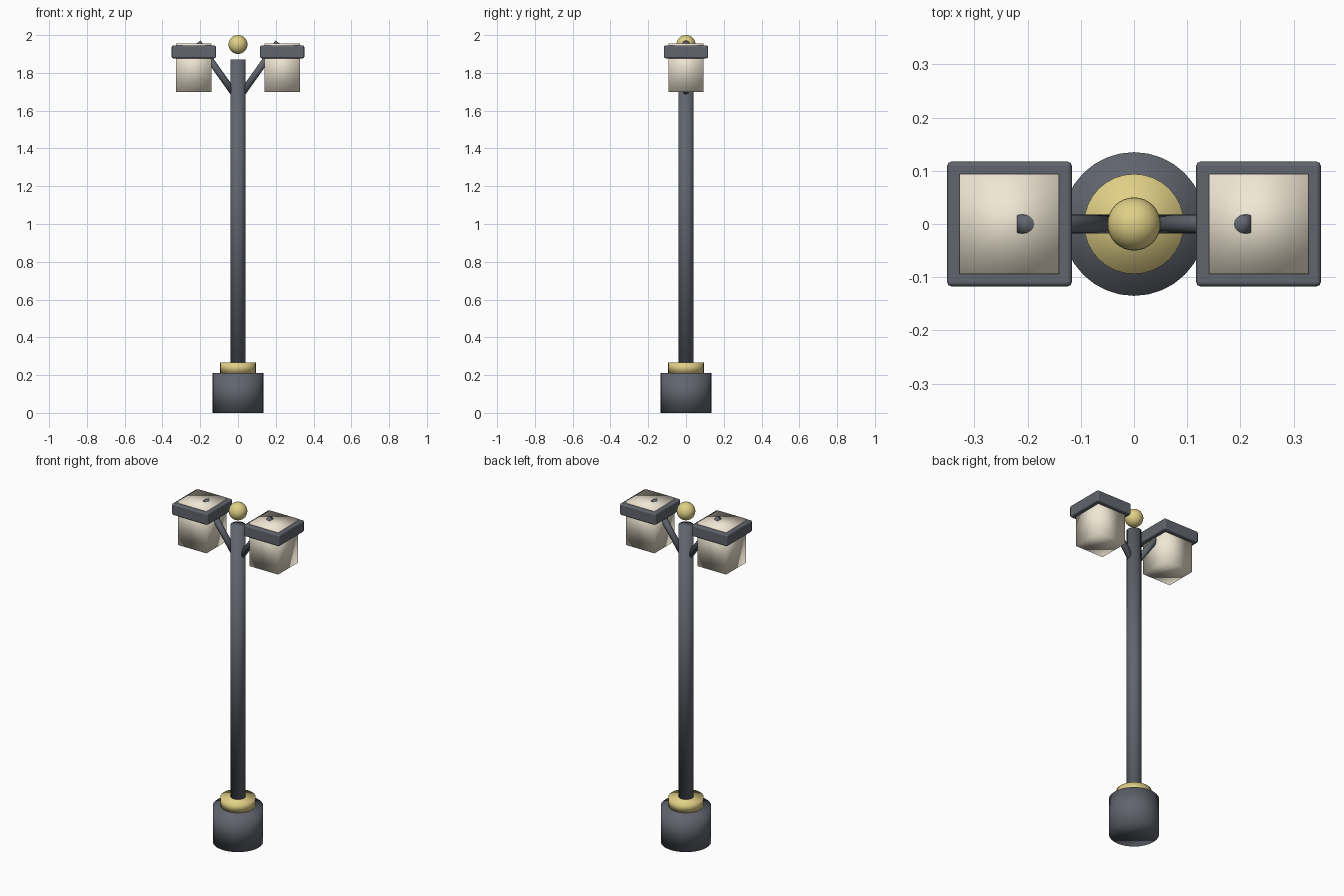
import bpy
from mathutils import Vector

if "Cube" in bpy.data.objects:
    bpy.data.objects.remove(bpy.data.objects["Cube"])


def material(name, rgb):
    m = bpy.data.materials.new(name)
    m.diffuse_color = (*rgb, 1)
    m.use_nodes = True
    m.node_tree.nodes["Principled BSDF"].inputs["Base Color"].default_value = m.diffuse_color
    return m


IRON = material("dark_iron", (0.12, 0.13, 0.155))
BRASS = material("brass", (0.75, 0.63, 0.24))
GLASS = material("cream_glass", (0.87, 0.80, 0.66))


def finish(name, mat):
    ob = bpy.context.object
    ob.name = name
    ob.data.materials.append(mat)
    bpy.ops.object.shade_smooth()
    return ob


def rod(name, start, end, radius, mat, sides=32):
    a, b = Vector(start), Vector(end)
    axis = b - a
    bpy.ops.mesh.primitive_cylinder_add(
        vertices=sides, radius=radius, depth=axis.length, location=(a + b) / 2,
        rotation=axis.to_track_quat('Z', 'Y').to_euler())
    return finish(name, mat)


def box(name, x, width, z0, z1, mat, bevel=0):
    bpy.ops.mesh.primitive_cube_add(size=1, location=(x, 0, (z0 + z1) / 2))
    ob = bpy.context.object
    ob.scale = (width, width, z1 - z0)
    bpy.ops.object.transform_apply(location=False, rotation=False, scale=True)
    finish(name, mat)
    if bevel:
        mod = ob.modifiers.new("soft_edges", 'BEVEL')
        mod.width, mod.segments = bevel, 2
        mod.harden_normals = True
    return ob


# Base, brass collar and pole
rod("base", (0, 0, 0), (0, 0, 0.212), 0.135, IRON)
rod("collar", (0, 0, 0.212), (0, 0, 0.266), 0.094, BRASS)
rod("pole", (0, 0, 0.212), (0, 0, 1.87), 0.04, IRON)

# Ball finial hovering just above the pole
bpy.ops.mesh.primitive_uv_sphere_add(segments=32, ring_count=16, radius=0.05,
                                     location=(0, 0, 1.95))
finish("finial", BRASS)

# Two mirrored lanterns on slanted arms
for side, label in ((-1, "left"), (1, "right")):
    rod(f"{label}_arm", (side * 0.012, 0, 1.678), (side * 0.213, 0, 1.961),
        0.018, IRON, 16)
    box(f"{label}_lantern_glass", side * 0.234, 0.187, 1.698, 1.956, GLASS)
    box(f"{label}_lantern_cap", side * 0.234, 0.235, 1.877, 1.945, IRON, 0.009)
